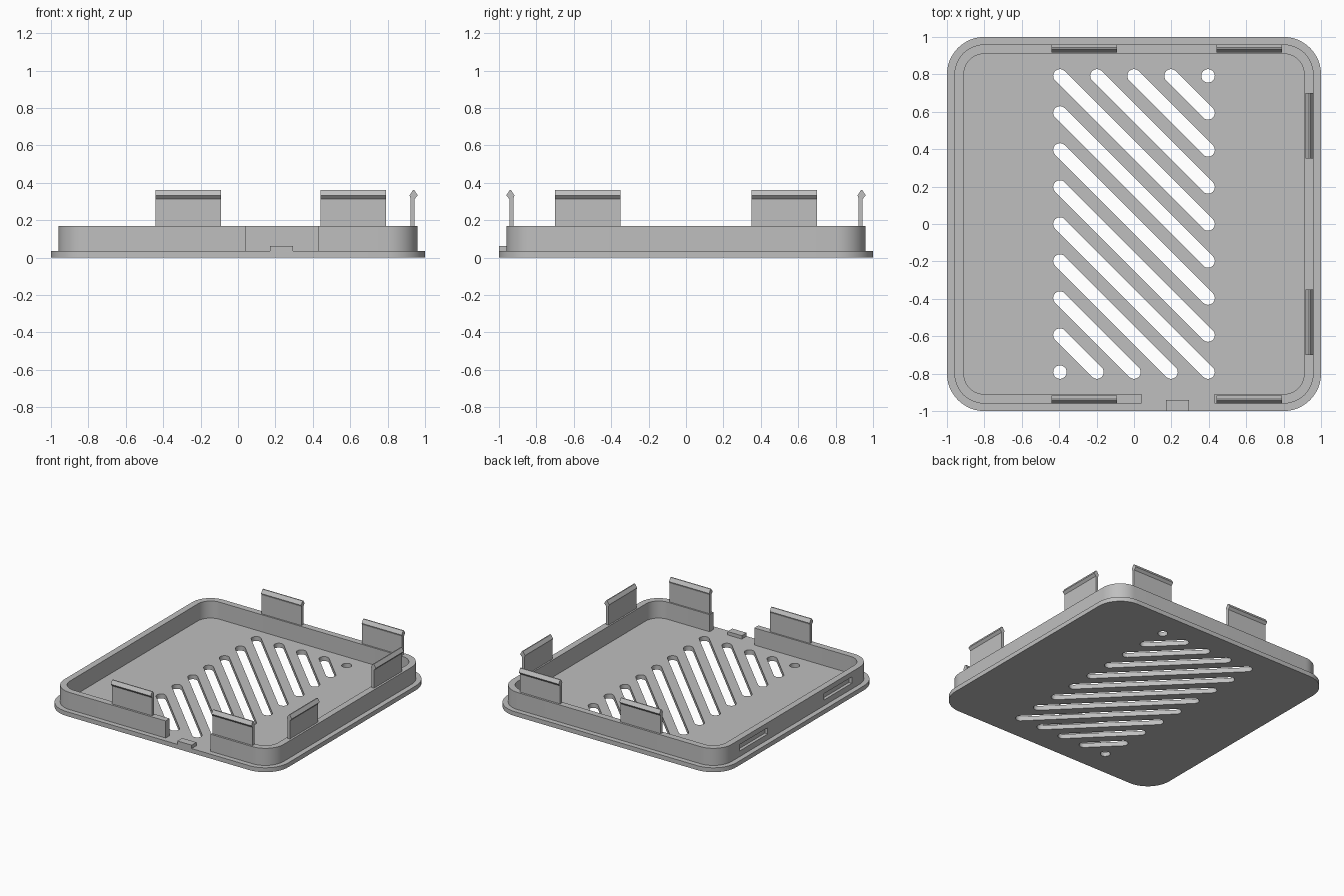
import bpy, bmesh, math
from mathutils import Matrix, Vector

cube = bpy.data.objects.get("Cube")
if cube:
    bpy.data.objects.remove(cube, do_unlink=True)

grey = bpy.data.materials.new("matte grey plastic")
grey.use_nodes = True
grey.diffuse_color = (0.52, 0.52, 0.52, 1)
grey.node_tree.nodes["Principled BSDF"].inputs["Base Color"].default_value = (0.52, 0.52, 0.52, 1)

PLATE_TOP, RIM_TOP = 0.035, 0.17
OUTER, INNER = 0.96, 0.91
GAP = (0.04, 0.43)


def arc(cx, cy, r, start, sweep, n=12):
    return [(cx + r * math.cos(math.radians(start + sweep * i / n)),
             cy + r * math.sin(math.radians(start + sweep * i / n))) for i in range(n + 1)]


def rounded_square(half, r):
    """Counter-clockwise outline, beginning at the front +x corner."""
    c = half - r
    pts = []
    for k, (sx, sy) in enumerate([(1, -1), (1, 1), (-1, 1), (-1, -1)]):
        pts += arc(sx * c, sy * c, r, -90 + 90 * k, 90)
    return pts


def add_prism(bm, outline, z0, z1):
    face = bm.faces.new([bm.verts.new((x, y, z0)) for x, y in outline])
    ext = bmesh.ops.extrude_face_region(bm, geom=[face])
    verts = [v for v in ext["geom"] if isinstance(v, bmesh.types.BMVert)]
    bmesh.ops.translate(bm, vec=(0, 0, z1 - z0), verts=verts)


def make_object(name, bm, matrix=None):
    if matrix:
        bm.transform(matrix)
    bmesh.ops.recalc_face_normals(bm, faces=bm.faces)
    mesh = bpy.data.meshes.new(name)
    bm.to_mesh(mesh)
    bm.free()
    mesh.materials.append(grey)
    obj = bpy.data.objects.new(name, mesh)
    bpy.context.collection.objects.link(obj)
    return obj


def prisms(name, outlines, z0, z1, matrix=None):
    bm = bmesh.new()
    for outline in outlines:
        add_prism(bm, outline, z0, z1)
    return make_object(name, bm, matrix)


def select(obj):
    bpy.ops.object.select_all(action="DESELECT")
    obj.select_set(True)
    bpy.context.view_layer.objects.active = obj


def cut(obj, cutter):
    cutter.hide_render = True
    mod = obj.modifiers.new("cut", "BOOLEAN")
    mod.operation, mod.solver, mod.object = "DIFFERENCE", "EXACT", cutter
    select(obj)
    bpy.ops.object.modifier_apply(modifier=mod.name)
    bpy.data.objects.remove(cutter, do_unlink=True)


def smooth(obj):
    select(obj)
    bpy.ops.object.shade_smooth_by_angle(angle=math.radians(30))


def rect(x0, x1, y0, y1):
    return [(x0, y0), (x1, y0), (x1, y1), (x0, y1)]


# Base plate with diagonal vent slots
plate = prisms("base_plate", [rounded_square(1, 0.2)], 0, PLATE_TOP)
pitch, radius = 0.198, 0.036
slots = []
for k in range(-6, 7):
    x0, x1 = max(-2, k - 4) * pitch, min(2, k + 4) * pitch
    total = k * pitch
    slots.append(arc(x0, total - x0, radius, 45, 180) [:-1 if x0 == x1 else None]
                 + arc(x1, total - x1, radius, 225, 180)[:-1 if x0 == x1 else None])
cut(plate, prisms("slot_cutter", slots, -0.1, 0.1))
smooth(plate)

# Raised rim, open at the front, with two blind pockets on one side
outer = [(GAP[1], -OUTER)] + rounded_square(OUTER, 0.16) + [(GAP[0], -OUTER)]
inner = [(GAP[1], -INNER)] + rounded_square(INNER, 0.11) + [(GAP[0], -INNER)]
rim = prisms("rim", [outer + inner[::-1]], PLATE_TOP - 0.01, RIM_TOP)
pockets = [rect(-1.1, -OUTER + 0.025, s * 0.525 - 0.175, s * 0.525 + 0.175) for s in (-1, 1)]
cut(rim, prisms("pocket_cutter", pockets, 0.08, 0.13))
smooth(rim)

# Small locating tab in the rim opening
prisms("locating_tab", [rect(0.17, 0.295, -1, -0.94)], PLATE_TOP - 0.01, 0.062)

# Snap clips: barbed profile (outward distance, height) extruded along the wall
profile = [(0.922, 0.1), (0.944, 0.1), (0.944, 0.313), (0.961, 0.332),
           (0.943, 0.36), (0.935, 0.36), (0.917, 0.332), (0.922, 0.318)]


def snap_clip(name, angle, centre):
    # Profile axes become outward and up; the extrusion runs along the wall
    out = Vector((math.cos(angle), math.sin(angle), 0))
    up = Vector((0, 0, 1))
    along = out.cross(up)
    frame = Matrix((out, up, along)).transposed().to_4x4()
    frame.translation = centre
    prisms(name, [profile], -0.175, 0.175, frame)


for x, side in ((-0.265, "right"), (0.615, "left")):
    snap_clip("front_clip_" + side, -math.pi / 2, (x, 0, 0))
    snap_clip("back_clip_" + side, math.pi / 2, (x, 0, 0))
for y, end in ((-0.525, "front"), (0.525, "back")):
    snap_clip("left_clip_" + end, 0, (0, y, 0))
